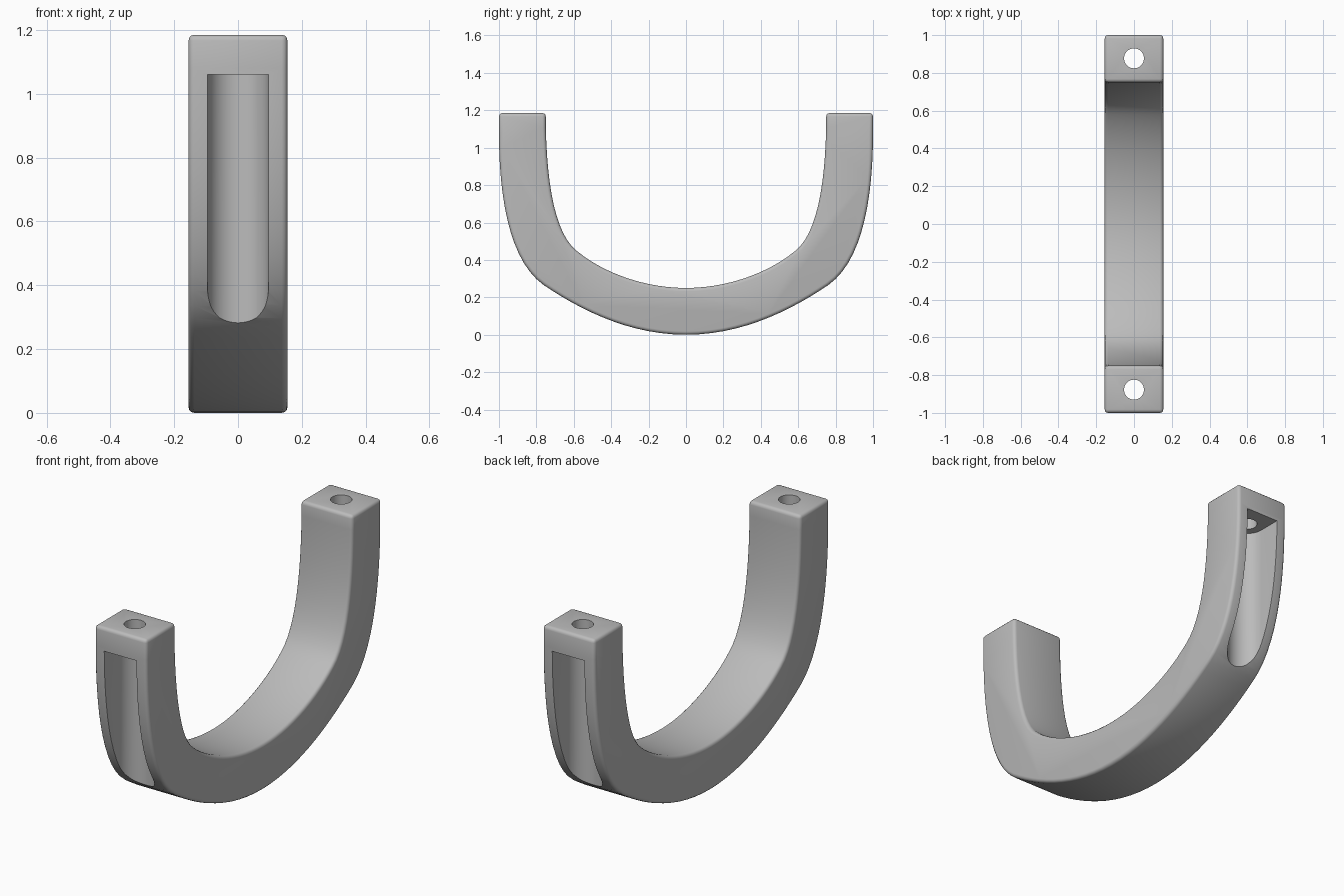
import bpy, bmesh, math
from mathutils import Vector
from mathutils.geometry import interpolate_bezier

cube = bpy.data.objects.get("Cube")
if cube:
    bpy.data.objects.remove(cube, do_unlink=True)

HALF_W, TOP = 0.155, 1.185
BOLT_Y, POCKET_R, BORE_R = 0.877, 0.096, 0.053

grey = bpy.data.materials.new("plain grey")
grey.use_nodes = True
colour = (0.5, 0.5, 0.5, 1)
grey.diffuse_color = colour
grey.node_tree.nodes["Principled BSDF"].inputs["Base Color"].default_value = colour


def prism(name, outline, axis, low, high):
    """Extrude a 2D outline along x (points are y,z) or z (points are x,y)."""
    bm = bmesh.new()
    place = (lambda a, b: (low, a, b)) if axis == "x" else (lambda a, b: (a, b, low))
    face = bm.faces.new([bm.verts.new(place(a, b)) for a, b in outline])
    moved = bmesh.ops.extrude_face_region(bm, geom=[face])["geom"]
    offset = Vector((high - low, 0, 0)) if axis == "x" else Vector((0, 0, high - low))
    bmesh.ops.translate(bm, vec=offset, verts=[v for v in moved if isinstance(v, bmesh.types.BMVert)])
    bmesh.ops.recalc_face_normals(bm, faces=bm.faces)
    mesh = bpy.data.meshes.new(name)
    bm.to_mesh(mesh)
    bm.free()
    mesh.materials.append(grey)
    obj = bpy.data.objects.new(name, mesh)
    bpy.context.collection.objects.link(obj)
    return obj


def half_curve(*segments):
    """Join bezier segments running from the bottom centre up one arm."""
    points = []
    for seg in segments:
        pts = interpolate_bezier(*[Vector(p) for p in seg], 14)
        points += [(p[0], p[1]) for p in (pts[1:] if points else pts)]
    return points


def mirrored(half):
    return [(-y, z) for y, z in reversed(half[1:])] + half


# Curved handle body
outer = half_curve(((0, 0), (0.3, 0), (0.56, 0.13), (0.76, 0.265)),
                   ((0.76, 0.265), (0.94, 0.39), (1, 0.72), (1, 1.08))) + [(1, TOP)]
inner = half_curve(((0, 0.25), (0.22, 0.25), (0.44, 0.33), (0.58, 0.445)),
                   ((0.58, 0.445), (0.71, 0.54), (0.75, 0.85), (0.75, TOP)))
handle = prism("handle", mirrored(outer) + mirrored(inner)[::-1], "x", -HALF_W, HALF_W)
bevel = handle.modifiers.new("rounded edges", "BEVEL")
bevel.width = 0.018
bevel.segments = 3
bevel.limit_method = "ANGLE"
bevel.angle_limit = math.radians(40)

# Cutters for the bolt pocket and bolt hole in each arm
cutters = []
for side, label in ((-1, "front"), (1, "back")):
    arc = [math.pi * i / 24 for i in range(25)]
    slot = [(POCKET_R * math.cos(a), side * (BOLT_Y - POCKET_R * math.sin(a))) for a in arc]
    slot += [(-POCKET_R, side * 1.2), (POCKET_R, side * 1.2)]
    cutters.append(prism(label + "_pocket_cutter", slot, "z", -0.2, 1.06))
    ring = [math.tau * i / 20 for i in range(20)]
    bore = [(BORE_R * math.cos(a), side * BOLT_Y + BORE_R * math.sin(a)) for a in ring]
    cutters.append(prism(label + "_bolt_hole_cutter", bore, "z", 0.95, 1.3))

for cutter in cutters:
    cutter.hide_render = True
    cut = handle.modifiers.new(cutter.name, "BOOLEAN")
    cut.operation = "DIFFERENCE"
    cut.solver = "EXACT"
    cut.object = cutter

# Bake the modifiers, drop the cutters and smooth the curved faces
bpy.ops.object.select_all(action="DESELECT")
bpy.context.view_layer.objects.active = handle
handle.select_set(True)
for name in [m.name for m in handle.modifiers]:
    bpy.ops.object.modifier_apply(modifier=name)
for cutter in cutters:
    bpy.data.objects.remove(cutter, do_unlink=True)
bpy.ops.object.shade_smooth_by_angle(angle=math.radians(35))
